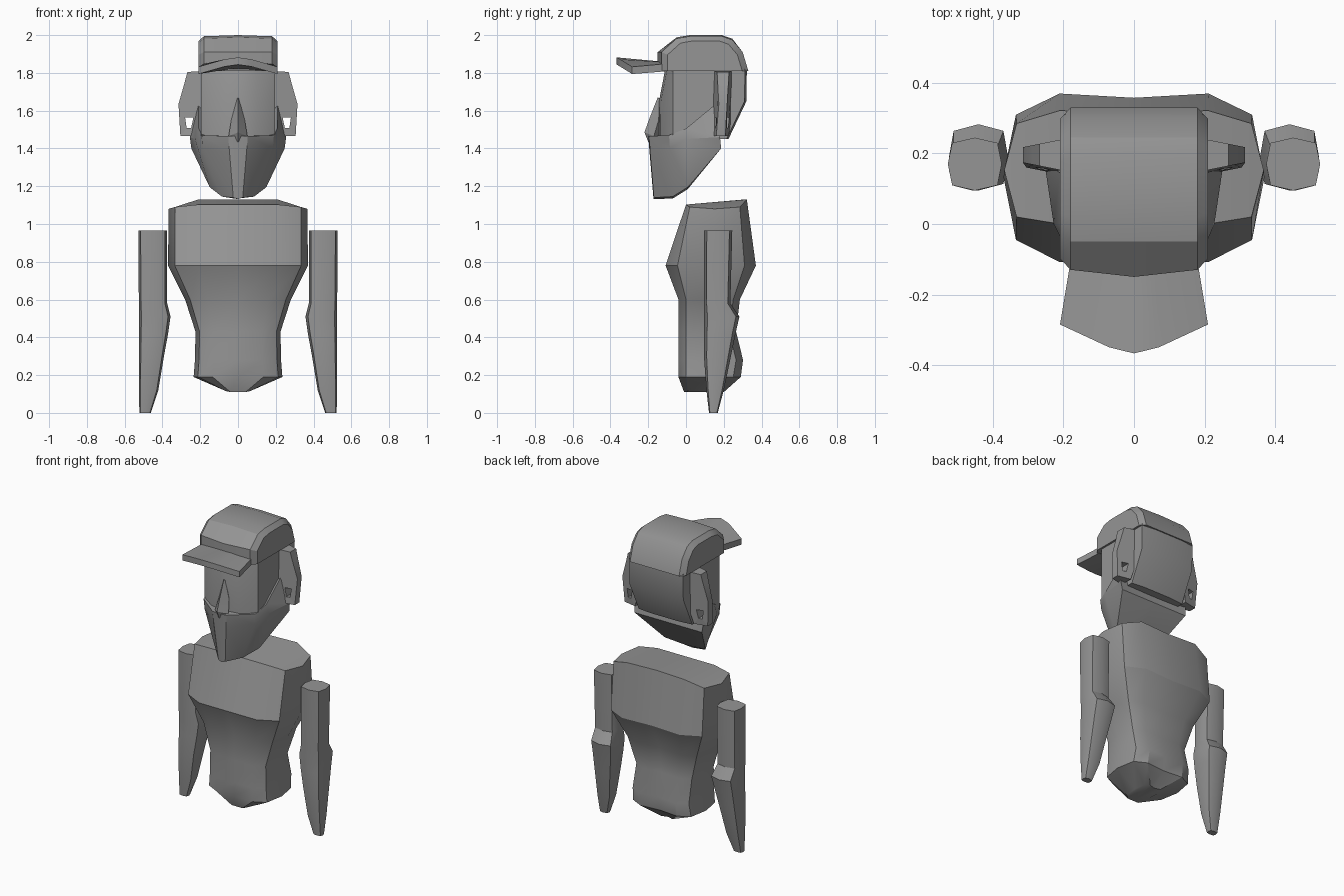
import bpy, bmesh, math
from mathutils import Vector

if "Cube" in bpy.data.objects:
    bpy.data.objects.remove(bpy.data.objects["Cube"])

grey = bpy.data.materials.new("plain grey")
grey.diffuse_color = (0.3, 0.3, 0.3, 1)
grey.use_nodes = True
grey.node_tree.nodes["Principled BSDF"].inputs["Base Color"].default_value = grey.diffuse_color


def finish(name, bm, angle=30):
    bmesh.ops.remove_doubles(bm, verts=bm.verts, dist=1e-5)
    bmesh.ops.recalc_face_normals(bm, faces=bm.faces)
    me = bpy.data.meshes.new(name)
    bm.to_mesh(me)
    bm.free()
    me.materials.append(grey)
    ob = bpy.data.objects.new(name, me)
    bpy.context.collection.objects.link(ob)
    bpy.ops.object.select_all(action='DESELECT')
    ob.select_set(True)
    bpy.context.view_layer.objects.active = ob
    bpy.ops.object.shade_smooth_by_angle(angle=math.radians(angle))
    return ob


def loft(name, rings, half=False, angle=30):
    """Skin rings of points; half rings run centre to centre and are mirrored in x."""
    n = len(rings[0])
    if half:
        rings = [r + [(-x, y, z) for x, y, z in r[-2:0:-1]] for r in rings]
    bm = bmesh.new()
    vs = [[bm.verts.new(p) for p in r] for r in rings]
    N = len(vs[0])
    for a, b in zip(vs, vs[1:]):
        for i in range(N):
            j = (i + 1) % N
            bm.faces.new((a[i], a[j], b[j], b[i]))
    for r in (vs[0], vs[-1]):
        if not half:
            bm.faces.new(r)
            continue
        for s in (1, -1):        # end cap as strips across the mirror axis
            for i in range((n - 1) // 2):
                ids = [i, i + 1, n - 2 - i, n - 1 - i]
                ids = list(dict.fromkeys((s * k) % N for k in ids))
                if len(ids) > 2:
                    bm.faces.new([r[k] for k in ids])
    return finish(name, bm, angle)


# torso: z, half width, front y, front corner y, back corner y, back y
def torso_ring(z, w, f, fc, bc, b, drop=(0, 0, 0)):
    return [(0, f, z - drop[0]), (.57 * w, f, z - drop[0]), (.905 * w, fc, z - drop[1]),
            (w, (fc + bc) / 2, z - drop[2]), (.905 * w, bc, z - drop[1]),
            (.57 * w, b, z), (0, b - .012, z)]

loft("torso", [
    torso_ring(.11, .07, -.01, .01, .17, .2, (0, -.005, -.01)),
    torso_ring(.19, .235, -.04, 0, .25, .29),
    torso_ring(.28, .228, -.04, 0, .265, .302),
    torso_ring(.43, .225, -.04, 0, .23, .265),
    torso_ring(.6, .28, -.04, 0, .25, .285),
    torso_ring(.78, .37, -.108, -.045, .31, .37),
    torso_ring(1.13, .368, 0, .02, .285, .322, (.027, .04, .05))], True)

# arms: z, inner x, outer x, front y, back y
ARM = [(0, .462, .522, .122, .168), (.12, .422, .525, .108, .2), (.3, .392, .525, .095, .238),
       (.42, .37, .525, .095, .262), (.51, .357, .525, .095, .283),
       (.58, .375, .525, .095, .235), (.965, .375, .528, .095, .245)]
for side, s in (("left", 1), ("right", -1)):
    rings = []
    for z, x0, x1, y0, y1 in ARM:
        u, v, mx, my = (x1 - x0) * .08, (y1 - y0) * .1, (x0 + x1) / 2, (y0 + y1) / 2
        rings.append([(s * x, y, z) for x, y in (
            (x0 + u, y0 + v), (mx, y0), (x1 - u, y0 + v), (x1, my),
            (x1 - u, y1 - v), (mx, y1), (x0 + u, y1 - v), (x0, my))])
    loft(side + "_arm", rings)

# head: z, front centre y, back y
loft("head", [[(0, f, z), (.1, f + .01, z), (.197, -.07, z), (.197, (b - .07) / 2, z),
               (.197, b - .01, z), (.1, b, z), (0, b, z)]
              for z, f, b in ((1.45, -.145, .225), (1.65, -.143, .32), (1.82, -.11, .322))], True)

# pointed jaw, lofted front to back
loft("jaw", [
    [(0, -.2, 1.465), (.052, -.195, 1.465), (.045, -.19, 1.38), (.025, -.17, 1.14), (0, -.172, 1.132)],
    [(0, -.1, 1.465), (.19, -.09, 1.47), (.185, -.085, 1.4), (.085, -.07, 1.145), (0, -.07, 1.135)],
    [(0, 0, 1.465), (.208, 0, 1.505), (.228, 0, 1.45), (.15, .01, 1.195), (0, .01, 1.185)],
    [(0, .17, 1.46), (.21, .145, 1.625), (.255, .18, 1.46), (.247, .186, 1.4), (0, .186, 1.4)]], True)

# nose wedge with a small tip
loft("nose", [
    [(0, -.2, 1.435), (.015, -.19, 1.44), (0, -.13, 1.44)],
    [(0, -.22, 1.485), (.05, -.17, 1.465), (0, -.13, 1.465)],
    [(0, -.195, 1.555), (.036, -.145, 1.55), (0, -.125, 1.55)],
    [(0, -.15, 1.67), (.006, -.14, 1.66), (0, -.12, 1.66)]], True)

# ear flaps: plates thinning outward, each with a small hole
FLAP = [(.18, 1.81), (.268, 1.805), (.285, 1.74), (.315, 1.635), (.305, 1.465), (.215, 1.465), (.18, 1.6)]
HOLE = [(.236, 1.565), (.28, 1.565), (.272, 1.508), (.248, 1.508)]
for side, s in (("left", 1), ("right", -1)):
    def plate(pts, sign):
        return [(s * x, .196 + sign * (.045 - .2 * (x - .2)) - (.012 if z < 1.5 else 0), z) for x, z in pts]
    flap = loft(side + "_ear_flap", [plate(FLAP, -1), plate(FLAP, 1)])
    cutter = loft(side + "_ear_hole_cutter", [[(s * x, y, z) for x, z in HOLE] for y in (.05, .35)])
    cutter.hide_render = True
    cutter.hide_set(True)
    mod = flap.modifiers.new("hole", 'BOOLEAN')
    mod.operation, mod.object, mod.solver = 'DIFFERENCE', cutter, 'EXACT'
    bpy.context.view_layer.objects.active = flap
    bpy.ops.object.modifier_apply(modifier=mod.name)
    bpy.data.objects.remove(cutter)

# cap crown: side profile repeated across x
CROWN = [(-.13, 1.81), (-.13, 1.91), (-.05, 1.982), (.02, 1.994), (.19, 1.994),
         (.245, 1.975), (.3, 1.91), (.33, 1.81)]
rings = []
for x in (-.21, -.18, 0, .18, .21):
    ring = []
    for y, z in CROWN:
        if abs(x) > .2:
            y, z = .1 + (y - .1) * .86, 1.81 + (z - 1.81) * .86
        elif x == 0:
            y, z = (y - .02 if y < -.1 else y), (z + .006 if z > 1.95 else z)
        ring.append((x, y, z))
    rings.append(ring)
loft("cap_crown", rings)

# cap brim: x, inner y, outer y, inner top z, outer top z
BRIM = [(0, -.13, -.367, 1.86, 1.882), (.07, -.13, -.35, 1.858, 1.872), (.21, -.11, -.285, 1.848, 1.832)]
BRIM = [(-r[0],) + r[1:] for r in BRIM[:0:-1]] + BRIM
loft("cap_brim", [[(x * .86, yi, zi), (x, yo, zo), (x, yo, zo - .038), (x * .86, yi, zi - .04)]
                  for x, yi, yo, zi, zo in BRIM])
